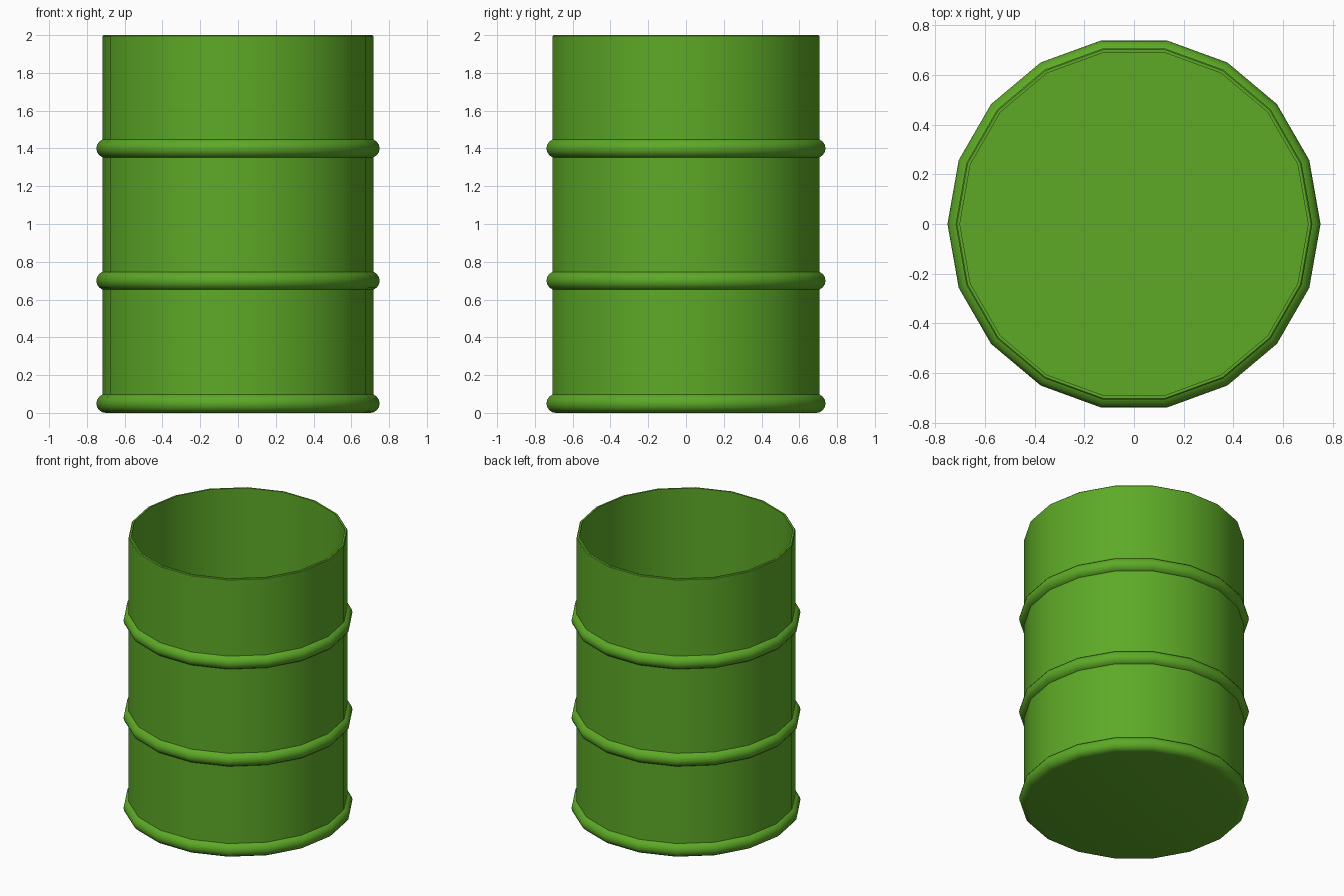
import bpy, bmesh
from math import pi, sin, cos, radians, sqrt

if "Cube" in bpy.data.objects:
    bpy.data.objects.remove(bpy.data.objects["Cube"])

SIDES = 18
WALL, INNER, HOOP_R, HOOP_C = 0.717, 0.70, 0.05, 0.70


def hoop(z, full_bottom=False, steps=8):
    """Half-round rib profile from bottom to top, meeting the wall."""
    cut = sqrt(HOOP_R ** 2 - (WALL - HOOP_C) ** 2)
    pts = [(HOOP_C, z - HOOP_R)] if full_bottom else [(WALL, z - cut)]
    for i in range(1, steps):
        a = -pi / 2 + pi * i / steps
        r = HOOP_C + HOOP_R * cos(a)
        if r > WALL + 0.001:
            pts.append((r, z + HOOP_R * sin(a)))
    return pts + [(WALL, z + cut)]


# Profile: bottom hoop, two ribs, rim, inner wall down to the floor
profile = hoop(0.05, True) + hoop(0.70) + hoop(1.40)
profile += [(WALL, 1.995), (WALL - 0.005, 2.0), (INNER, 2.0), (INNER, 0.02)]

# Revolve the profile into an 18-sided drum
bm = bmesh.new()
rings = [[bm.verts.new((r * cos(2 * pi * i / SIDES), r * sin(2 * pi * i / SIDES), z))
          for i in range(SIDES)] for r, z in profile]
for a, b in zip(rings, rings[1:]):
    for i in range(SIDES):
        j = (i + 1) % SIDES
        bm.faces.new((a[i], a[j], b[j], b[i]))

# Underside and inner floor
bm.faces.new(rings[0][::-1])
bm.faces.new(rings[-1])
bmesh.ops.recalc_face_normals(bm, faces=bm.faces)

mesh = bpy.data.meshes.new("open_barrel")
bm.to_mesh(mesh)
bm.free()
barrel = bpy.data.objects.new("open_barrel", mesh)
bpy.context.collection.objects.link(barrel)

# Green paint
paint = bpy.data.materials.new("green_paint")
paint.diffuse_color = (0.11, 0.40, 0.02, 1)
paint.use_nodes = True
paint.node_tree.nodes["Principled BSDF"].inputs["Base Color"].default_value = paint.diffuse_color
mesh.materials.append(paint)

# Smooth shading with crisp rim and rib creases
bpy.context.view_layer.objects.active = barrel
barrel.select_set(True)
bpy.ops.object.shade_smooth_by_angle(angle=radians(35))
